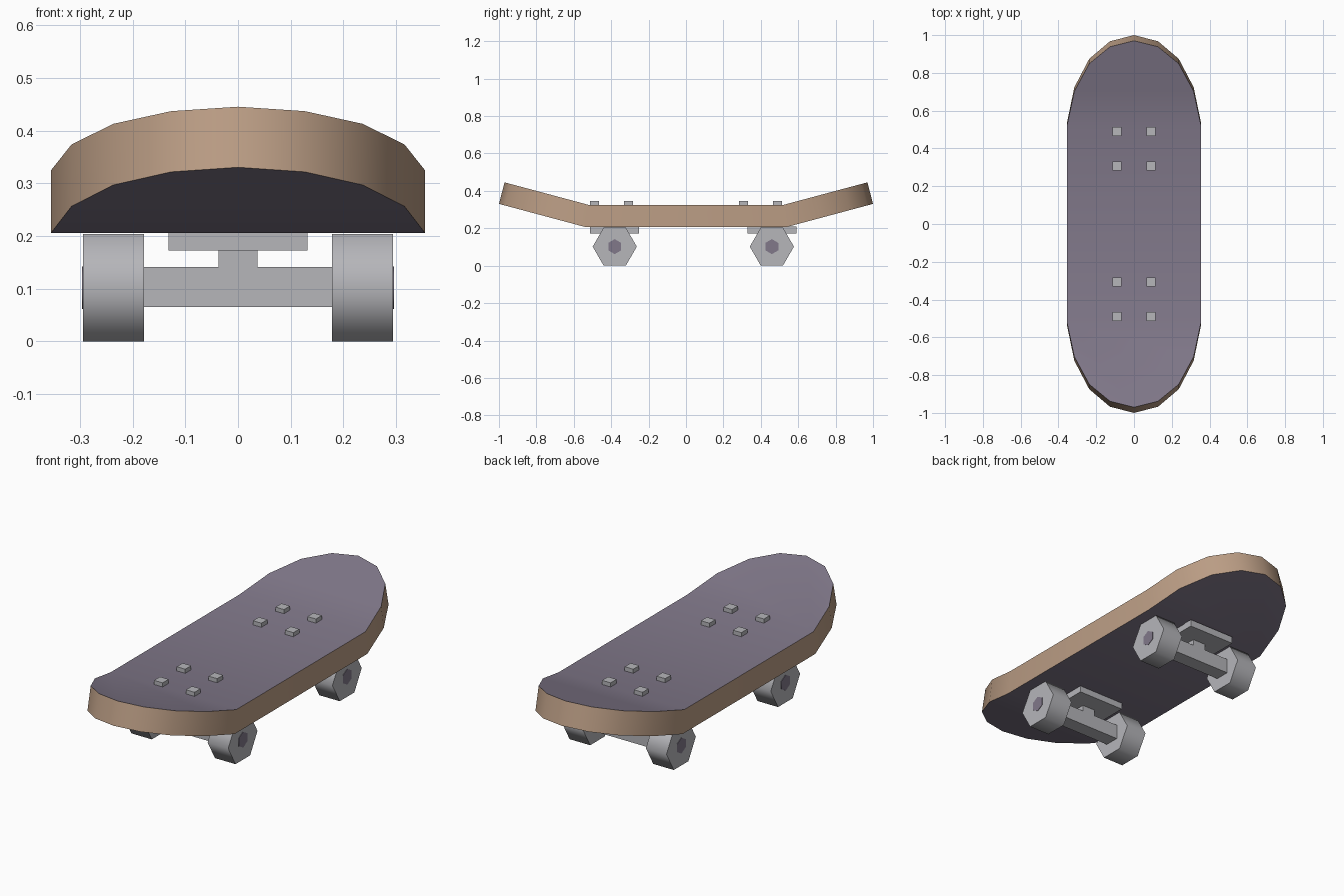
import bpy, bmesh
from math import radians, pi, tan
from mathutils import Matrix

cube = bpy.data.objects.get("Cube")
if cube:
    bpy.data.objects.remove(cube)


def material(name, rgb):
    m = bpy.data.materials.new(name)
    m.use_nodes = True
    m.diffuse_color = (*rgb, 1)
    for n in m.node_tree.nodes:
        if n.type == "BSDF_PRINCIPLED":
            n.inputs["Base Color"].default_value = (*rgb, 1)
    return m


GRIP = material("muted purple", (0.22, 0.19, 0.255))
WOOD = material("light wood", (0.50, 0.34, 0.235))
METAL = material("light grey", (0.465, 0.465, 0.49))


def finish(bm, name, mats, smooth_angle=None):
    bmesh.ops.recalc_face_normals(bm, faces=bm.faces)
    mesh = bpy.data.meshes.new(name)
    bm.to_mesh(mesh)
    bm.free()
    for m in mats:
        mesh.materials.append(m)
    if smooth_angle:
        mesh.polygons.foreach_set("use_smooth", [True] * len(mesh.polygons))
        mesh.set_sharp_from_angle(angle=radians(smooth_angle))
    obj = bpy.data.objects.new(name, mesh)
    bpy.context.scene.collection.objects.link(obj)
    return obj


def box(name, center, size, mat):
    bm = bmesh.new()
    bmesh.ops.create_cube(bm, size=1, matrix=Matrix.Translation(center) @ Matrix.Diagonal((*size, 1)))
    return finish(bm, name, [mat])


def hex_prism(name, center, radius, width, mat, turn=0):
    # Six-sided cylinder lying along x
    bm = bmesh.new()
    bmesh.ops.create_cone(
        bm, cap_ends=True, segments=6, radius1=radius, radius2=radius, depth=width,
        matrix=Matrix.Translation(center) @ Matrix.Rotation(turn, 4, "X") @ Matrix.Rotation(pi / 2, 4, "Y"))
    # Put corners along y before any turn
    bmesh.ops.rotate(bm, verts=bm.verts, cent=center, matrix=Matrix.Rotation(corner_turn(bm, center), 3, "X"))
    if turn:
        bmesh.ops.rotate(bm, verts=bm.verts, cent=center, matrix=Matrix.Rotation(turn, 3, "X"))
    return finish(bm, name, [mat], 65)


def corner_turn(bm, center):
    # Half a side of rotation if no corner lies level with the centre
    level = any(abs(v.co.z - center[2]) < 1e-4 for v in bm.verts)
    return 0 if level else pi / 6


# Deck: flat middle with rounded ends kicked up
BOTTOM, TOP, SLOPE = 0.206, 0.325, tan(radians(15))
half_tip = [(0.355, 0.0), (0.316, 0.405), (0.237, 0.73), (0.127, 0.93), (0.0, 1.0)]
tip = half_tip + [(-x, t) for x, t in reversed(half_tip[:-1])]

bm = bmesh.new()


def tip_row(end, z, start, reach):
    return [bm.verts.new((x, end * (start + reach * t), z + reach * t * SLOPE)) for x, t in tip]


rows = {}
for end in (-1, 1):
    rows[end, 0] = tip_row(end, BOTTOM, 0.535, 0.465)
    rows[end, 1] = tip_row(end, TOP, 0.52, 0.45)
    low, high = rows[end, 0], rows[end, 1]
    for row in (low, high):
        bm.faces.new(row)
    for i in range(len(tip) - 1):
        bm.faces.new((low[i], low[i + 1], high[i + 1], high[i])).material_index = 1
for level in (0, 1):
    a, b = rows[-1, level], rows[1, level]
    bm.faces.new((a[0], a[-1], b[-1], b[0]))
for k in (0, -1):
    bm.faces.new((rows[-1, 0][k], rows[1, 0][k], rows[1, 1][k], rows[-1, 1][k])).material_index = 1
finish(bm, "deck", [GRIP, WOOD], 40)

# Trucks: mounting plate, pillar, axle, wheels with hubs
for place, y in (("front", -0.381), ("back", 0.459)):
    box(place + "_truck_plate", (0, y, 0.191), (0.264, 0.262, 0.036), METAL)
    box(place + "_truck_pillar", (0, y, 0.155), (0.074, 0.074, 0.04), METAL)
    box(place + "_axle", (0, y, 0.103), (0.37, 0.076, 0.076), METAL)
    for side, s in (("left", 1), ("right", -1)):
        hex_prism(f"{place}_{side}_wheel", (s * 0.236, y, 0.102), 0.118, 0.116, METAL)
        hex_prism(f"{place}_{side}_hub", (s * 0.293, y, 0.102), 0.04, 0.006, GRIP, pi / 6)

# Bolt heads on the deck
for place, sy in (("front", -1), ("back", 1)):
    for side, sx in (("left", 1), ("right", -1)):
        for row, y in (("inner", 0.307), ("outer", 0.489)):
            box(f"{place}_{side}_{row}_bolt", (sx * 0.09, sy * y, 0.334), (0.048, 0.048, 0.024), METAL)
